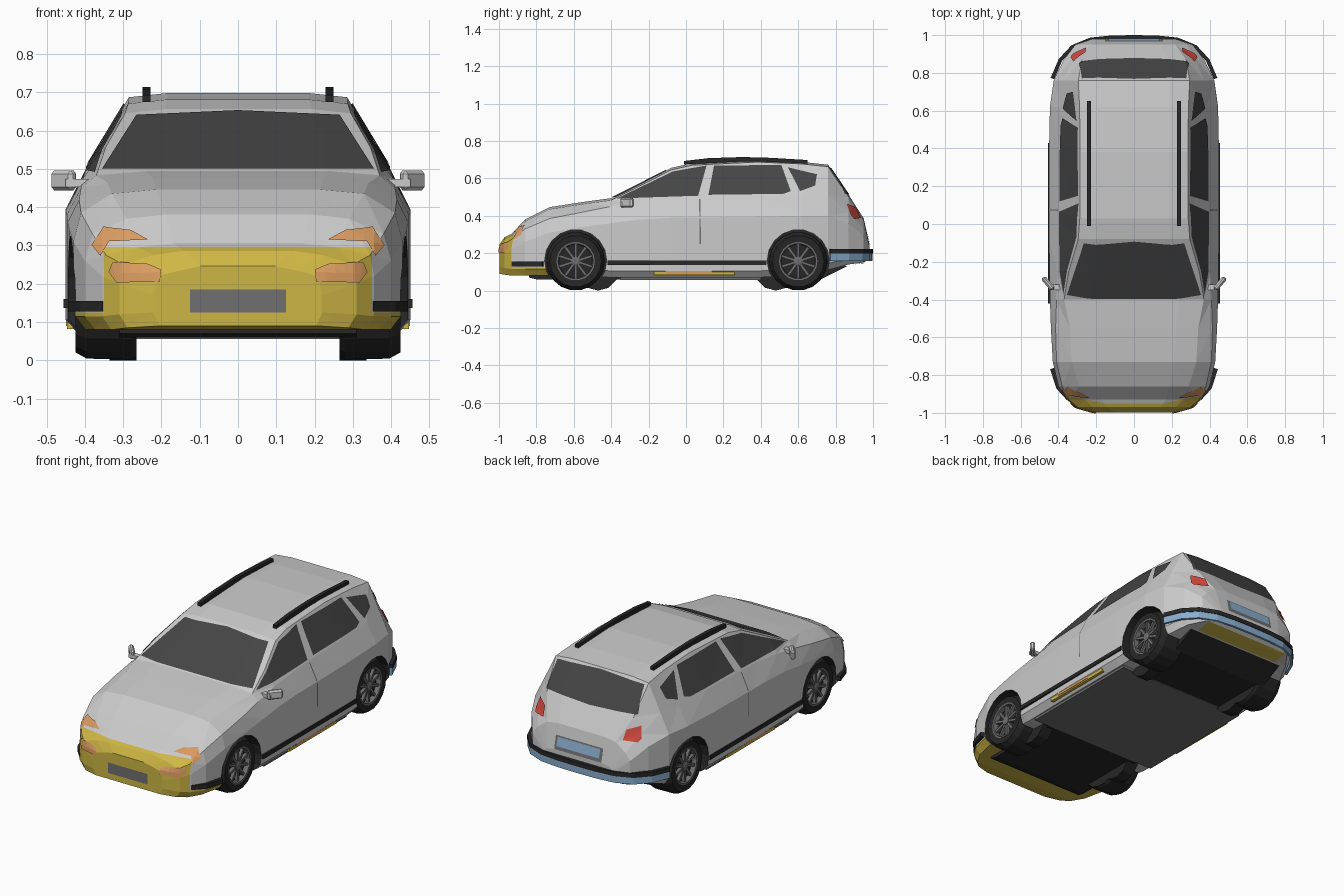
import bpy, bmesh
from math import sin, cos, pi, radians
from mathutils import Vector, Matrix
from mathutils.bvhtree import BVHTree

if "Cube" in bpy.data.objects:
    bpy.data.objects.remove(bpy.data.objects["Cube"])


def material(name, r, g, b):
    m = bpy.data.materials.new(name)
    m.diffuse_color = (r, g, b, 1)
    m.use_nodes = True
    m.node_tree.nodes["Principled BSDF"].inputs["Base Color"].default_value = m.diffuse_color
    return m


PAINT = material("paint", .62, .62, .62)
GLASS = material("glass", .06, .06, .06)
BLACK = material("black_trim", .02, .02, .02)
GREY = material("dark_grey", .16, .16, .16)
YELLOW = material("yellow", .62, .47, .06)
ORANGE = material("orange", .70, .33, .12)
BLUE = material("blue", .25, .42, .62)
RED = material("red", .65, .07, .05)


def finish(name, bm, mat, mirror=False, fix=True):
    if fix:
        bmesh.ops.recalc_face_normals(bm, faces=bm.faces)
    me = bpy.data.meshes.new(name)
    bm.to_mesh(me)
    bm.free()
    me.materials.append(mat)
    ob = bpy.data.objects.new(name, me)
    bpy.context.collection.objects.link(ob)
    if mirror:
        ob.modifiers.new("mirror", 'MIRROR')
    return ob


def skin(bm, loops, close=True):
    rings = [[bm.verts.new(p) for p in lp] for lp in loops]
    n = len(rings[0])
    for a, b in zip(rings, rings[1:]):
        for i in range(n if close else n - 1):
            j = (i + 1) % n
            bm.faces.new((a[i], a[j], b[j], b[i]))
    return rings


def prism(name, pts, x0, x1, mat, mirror=False):
    # side-view (y, z) outline extruded along x
    bm = bmesh.new()
    for ring in skin(bm, [[(x, y, z) for y, z in pts] for x in (x0, x1)]):
        bm.faces.new(ring)
    return finish(name, bm, mat, mirror)


def rect(a0, a1, b0, b1):
    return [(a0, b0), (a1, b0), (a1, b1), (a0, b1)]


def lathe(bm, profile, y, z, n):
    # (x, radius) profile turned about a wheel axle
    return skin(bm, [[(x, y + r * cos(2 * pi * i / n), z + r * sin(2 * pi * i / n))
                      for i in range(n)] for x, r in profile])


# Body shell: y, floor z, half width, shoulder z, belt x, belt z, top edge x, top edge z
STATIONS = [
    (-.998, .09, .22, .17, .21, .22, .15, .235),
    (-.97, .085, .31, .20, .30, .25, .22, .275),
    (-.93, .08, .355, .22, .345, .275, .26, .295),
    (-.86, .08, .40, .26, .38, .33, .29, .37),
    (-.73, .08, .43, .31, .41, .385, .33, .435),
    (-.55, .08, .44, .34, .415, .42, .34, .463),
    (-.40, .07, .445, .36, .41, .45, .37, .483),
    (-.25, .07, .447, .38, .405, .475, .345, .558),
    (-.08, .07, .45, .39, .40, .49, .295, .645),
    (.03, .07, .45, .39, .398, .497, .287, .67),
    (.38, .07, .45, .395, .395, .505, .285, .687),
    (.62, .08, .445, .40, .385, .51, .288, .677),
    (.76, .11, .425, .40, .37, .51, .295, .662),
    (.87, .14, .372, .36, .328, .42, .275, .50),
    (.95, .15, .31, .29, .28, .33, .22, .375),
    (.98, .17, .22, .21, .215, .225, .20, .24)]
bm = bmesh.new()
loops = []
for y, zf, w, zs, xb, zb, xt, zt in STATIONS:
    half = [(.93 * w, zf), (w, zf + .035), (w, zs), (xb, zb), (xt, zt), (.65 * xt, zt + .011)]
    loops.append([(x, y, z) for x, z in half] + [(-x, y, z) for x, z in reversed(half)])
rings = skin(bm, loops)
bm.faces.new(rings[0])
bm.faces.new(rings[-1])
bmesh.ops.recalc_face_normals(bm, faces=bm.faces)
bmesh.ops.triangulate(bm, faces=[f for f in bm.faces if len(f.verts) == 4])
shell = BVHTree.FromBMesh(bm)

# Front bumper: nose faces split off along its edges and painted yellow
for co, no in (((0, 0, .296), (0, 0, 1)), ((0, 0, .125), (0, 0, 1)), ((.35, 0, 0), (1, 0, 0)), ((-.35, 0, 0), (1, 0, 0))):
    nose = [f for f in bm.faces if f.calc_center_median().y < -.7]
    geom = {v for f in nose for v in f.verts} | {e for f in nose for e in f.edges} | set(nose)
    bmesh.ops.bisect_plane(bm, geom=list(geom), plane_co=co, plane_no=no)
for f in bm.faces:
    c = f.calc_center_median()
    if c.y < -.73 and c.z < .296 and (abs(c.x) < .35 or c.z < .125):
        f.material_index = 1
body = finish("body", bm, PAINT, fix=False)
body.data.materials.append(YELLOW)

# Wheel arches cut out of the shell
AXLES, HUB_Z = (-.59, .60), .157
bm = bmesh.new()
for y in AXLES:
    for s in (1, -1):
        for ring in lathe(bm, [(s * .24, .166), (s * .6, .166)], y, HUB_Z + .003, 18):
            bm.faces.new(ring)
cutter = finish("arch_cutter", bm, BLACK)
cutter.hide_render = True
mod = body.modifiers.new("arches", 'BOOLEAN')
mod.operation, mod.object, mod.solver = 'DIFFERENCE', cutter, 'EXACT'
mod.material_mode = 'TRANSFER'
bpy.context.view_layer.objects.active = body
bpy.ops.object.modifier_apply(modifier="arches")
bpy.data.objects.remove(cutter)

# Panels: flat outline projected onto the shell along one axis
SIDE, FRONT, BACK, BELOW = (0, 1), (1, -1), (1, 1), (2, -1)


def panel(name, pts, view, mat, mirror=True, off=.004):
    axis, sign = view
    bm = bmesh.new()
    verts = []
    for p in pts:
        c = list(p)
        c.insert(axis, sign * 2)
        verts.append(bm.verts.new(c))
    bm.faces.new(verts)
    bmesh.ops.triangulate(bm, faces=bm.faces[:])
    for k in {0, 1, 2} - {axis}:
        no = Vector([float(i == k) for i in range(3)])
        for i in range(-36, 37):
            bmesh.ops.bisect_plane(bm, geom=bm.verts[:] + bm.edges[:] + bm.faces[:],
                                   plane_co=no * (i * .025 + .003), plane_no=no)
    ray = Vector([-sign * float(i == axis) for i in range(3)])
    for v in bm.verts:
        hit, normal, _, _ = shell.ray_cast(v.co, ray)
        if hit is None:
            hit, normal, _, _ = shell.find_nearest(v.co + ray * 1.1)
        v.co = hit + normal * off
    bm.normal_update()
    for f in bm.faces:
        if f.normal[axis] * sign < 0:
            f.normal_flip()
    return finish(name, bm, mat, mirror, fix=False)


# Glass
panel("windshield", [(0, .65), (.265, .638), (.355, .497), (0, .497)], FRONT, GLASS)
panel("rear_window", [(0, .665), (.276, .652), (.288, .515), (0, .502)], BACK, GLASS)
panel("front_side_window", [(-.37, .49), (-.25, .545), (-.07, .635), (.11, .667), (.065, .505)], SIDE, GLASS)
panel("rear_side_window", [(.12, .51), (.15, .667), (.51, .669), (.56, .53), (.52, .515)], SIDE, GLASS)
panel("quarter_window", [(.545, .657), (.70, .62), (.69, .56), (.61, .53)], SIDE, GLASS)
panel("door_seam", [(.07, .49), (.077, .49), (.08, .25), (.073, .25)], SIDE, GREY, off=.002)

# Lamps and plates
panel("headlight", [(.235, .312), (.28, .337), (.35, .345), (.378, .30), (.355, .272), (.335, .307)],
      FRONT, ORANGE, off=.006)
panel("fog_lamp", [(.20, .235), (.235, .25), (.325, .255), (.335, .23), (.315, .203), (.205, .205)],
      FRONT, ORANGE, off=.005)
panel("front_plate", rect(-.125, .125, .125, .185), FRONT, GREY, False, .002)
panel("tail_light", [(.25, .385), (.255, .44), (.315, .46), (.333, .40), (.322, .38)], BACK, RED, off=.007)
panel("rear_plate_recess", rect(-.15, .15, .25, .325), BACK, GREY, False, .003)
panel("rear_plate", rect(-.135, .135, .268, .318), BACK, BLUE, False, .007)
panel("rear_valance", rect(-.27, .27, .865, .955), BELOW, YELLOW, False)


# Bumper bands following the plan outline
def band(name, path, z0, z1, thick, mat):
    bm = bmesh.new()
    skin(bm, [[(x, y, z) for x, y in path] for z in (z0, z1)], close=False)
    ob = finish(name, bm, mat)
    sol = ob.modifiers.new("thickness", 'SOLIDIFY')
    sol.thickness, sol.offset = thick, 0
    ob.modifiers.new("mirror", 'MIRROR')


REAR = [(0, .99), (.12, .988), (.23, .977), (.325, .938), (.39, .868), (.432, .77)]
band("rear_bumper", REAR, .158, .20, .014, BLUE)
band("rear_bumper_strip", REAR, .197, .222, .02, BLACK)
band("front_corner_strip", [(.345, -.925), (.40, -.865), (.432, -.765)], .128, .155, .025, BLACK)

# Sills, underbody
prism("side_strip", rect(-.42, .43, .137, .16), .435, .456, BLACK, True)
prism("sill", rect(-.17, .26, .082, .112), .40, .446, YELLOW, True)
prism("sill_marker", rect(-.11, .14, .09, .108), .44, .449, ORANGE, True)
prism("underbody", [(-.84, .07), (-.8, .06), (.72, .06), (.86, .13), (.8, .15), (-.84, .085)], -.31, .31, BLACK)
prism("floor_pan", rect(-.35, .40, .056, .085), -.41, .41, GREY)

# Roof rails
prism("roof_rail", [(-.01, .675), (.3, .69), (.65, .68), (.65, .698), (.45, .71), (.3, .714), (.12, .708), (-.01, .693)],
      .228, .25, BLACK, True)

# Door mirrors: angled housing on a short stalk
bm = bmesh.new()
bmesh.ops.create_cube(bm, size=1, matrix=Matrix.Translation((.455, -.315, .47))
                      @ Matrix.Rotation(radians(50), 4, 'Z') @ Matrix.Diagonal((.085, .028, .052, 1)))
bmesh.ops.bevel(bm, geom=bm.edges[:], offset=.009, segments=1, affect='EDGES')
bmesh.ops.create_cube(bm, size=1, matrix=Matrix.Translation((.42, -.335, .463)) @ Matrix.Diagonal((.06, .03, .02, 1)))
finish("door_mirror", bm, PAINT, True)

# Wheels: tyre, dished rim, spokes, and the lower drum inboard of each wheel
for tag, y, y_in in zip(("front", "rear"), AXLES, (-.47, .48)):
    bm = bmesh.new()
    r = lathe(bm, [(.265, .10), (.265, .15), (.28, .157), (.395, .155), (.425, .138), (.422, .102), (.39, .098)],
              y, HUB_Z, 18)
    bm.faces.new(r[0])
    bm.faces.new(r[-1])
    finish(tag + "_tyre", bm, BLACK, True)
    bm = bmesh.new()
    for ring in lathe(bm, [(.265, .113), (.335, .113)], y_in, .113, 12):
        bm.faces.new(ring)
    finish(tag + "_inner_drum", bm, BLACK, True)
    bm = bmesh.new()
    bm.faces.new(lathe(bm, [(.392, .025), (.418, .025), (.422, .015)], y, HUB_Z, 12)[-1])
    lathe(bm, [(.395, .09), (.423, .094), (.424, .103), (.395, .103)], y, HUB_Z, 18)
    for i in range(10):
        bmesh.ops.create_cube(bm, size=1, matrix=Matrix.Translation((.405, y, HUB_Z))
                              @ Matrix.Rotation(i * pi / 5, 4, 'X') @ Matrix.Translation((0, 0, .055))
                              @ Matrix.Diagonal((.018, .014, .085, 1)))
    finish(tag + "_rim", bm, GREY, True)
